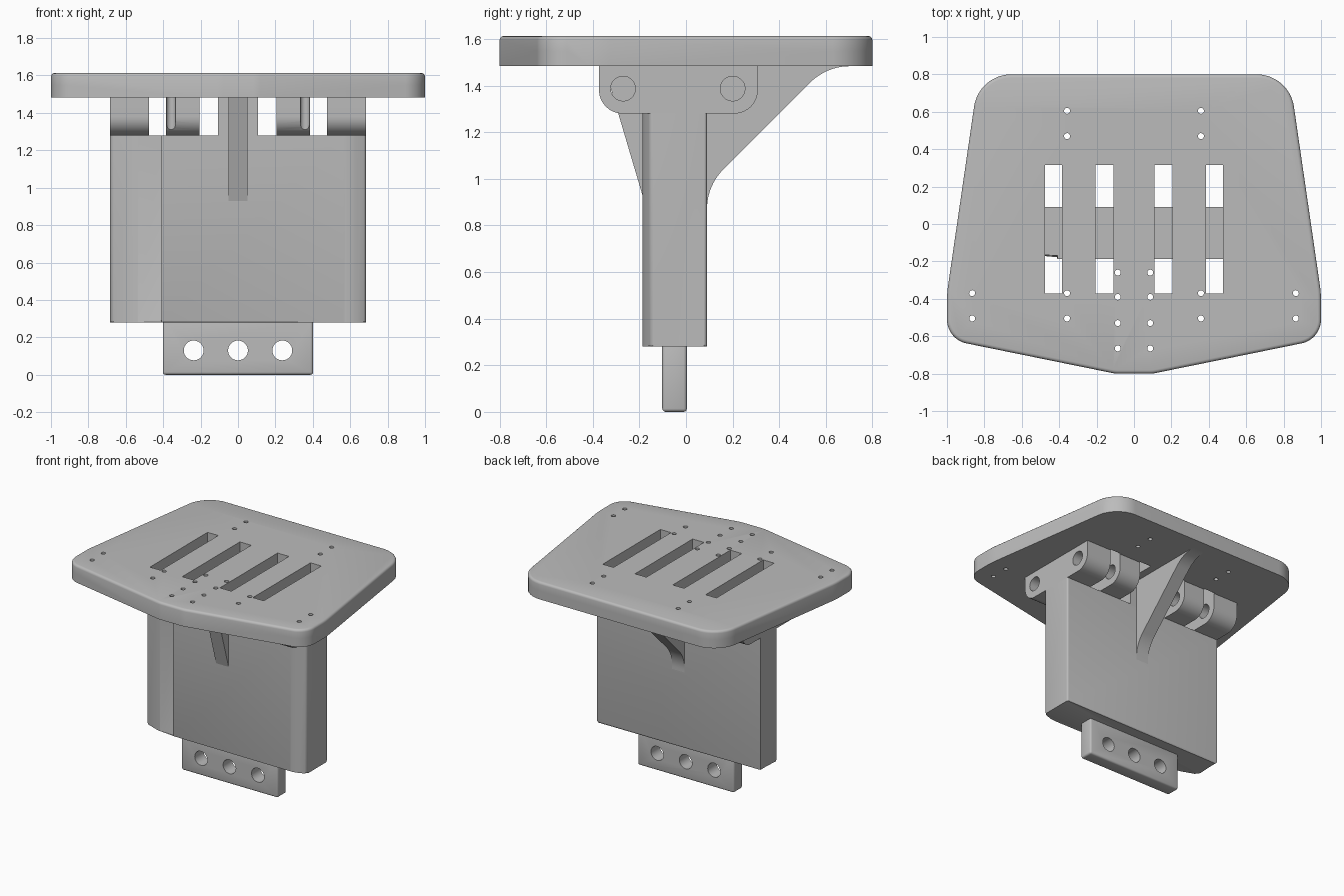
import bpy, bmesh, math
from mathutils import Vector

cube = bpy.data.objects.get("Cube")
if cube:
    bpy.data.objects.remove(cube, do_unlink=True)

grey = bpy.data.materials.new("plain_grey")
grey.use_nodes = True
colour = (0.5, 0.5, 0.5, 1)
grey.diffuse_color = colour
grey.node_tree.nodes["Principled BSDF"].inputs["Base Color"].default_value = colour


def rounded(corners, steps=10):
    """Turn (u, v, radius) corners into a filleted outline."""
    out = []
    for i, (u, v, r) in enumerate(corners):
        p = Vector((u, v))
        if not r:
            out.append(p)
            continue
        a = (Vector(corners[i - 1][:2]) - p).normalized()
        b = (Vector(corners[(i + 1) % len(corners)][:2]) - p).normalized()
        half = a.angle(b) / 2
        centre = p + (a + b).normalized() * r / math.sin(half)
        start = p + a * r / math.tan(half) - centre
        end = p + b * r / math.tan(half) - centre
        for k in range(steps + 1):
            out.append(centre + start.lerp(end, k / steps).normalized() * r)
    return out


def add_prism(bm, outline, axis, lo, hi):
    place = {"x": lambda u, v, w: (w, u, v),
             "y": lambda u, v, w: (u, w, v),
             "z": lambda u, v, w: (u, v, w)}[axis]
    rings = [[bm.verts.new(place(u, v, w)) for u, v in outline] for w in (lo, hi)]
    n = len(outline)
    bm.faces.new(rings[0])
    bm.faces.new(rings[1])
    for i in range(n):
        j = (i + 1) % n
        bm.faces.new((rings[0][i], rings[0][j], rings[1][j], rings[1][i]))


def rim_bevel(bm, z, width, segments):
    edges = [e for e in bm.edges if all(abs(v.co.z - z) < 1e-5 for v in e.verts)]
    bmesh.ops.bevel(bm, geom=edges, offset=width, segments=segments,
                    profile=0.5, affect="EDGES", clamp_overlap=True)


def finish(name, bm):
    bmesh.ops.recalc_face_normals(bm, faces=bm.faces[:])
    mesh = bpy.data.meshes.new(name)
    bm.to_mesh(mesh)
    bm.free()
    mesh.materials.append(grey)
    obj = bpy.data.objects.new(name, mesh)
    bpy.context.collection.objects.link(obj)
    return obj


def activate(obj):
    bpy.ops.object.select_all(action="DESELECT")
    obj.select_set(True)
    bpy.context.view_layer.objects.active = obj


def smooth(obj):
    activate(obj)
    bpy.ops.object.shade_smooth_by_angle(angle=math.radians(32))


def cut(obj, cutter):
    activate(obj)
    mod = obj.modifiers.new("cut", "BOOLEAN")
    mod.operation, mod.solver, mod.object = "DIFFERENCE", "EXACT", cutter
    bpy.ops.object.modifier_apply(modifier=mod.name)
    bpy.data.objects.remove(cutter, do_unlink=True)


def box(u0, u1, v0, v1):
    return [(u0, v0), (u1, v0), (u1, v1), (u0, v1)]


def circle(u, v, r, n=28):
    return [(u + r * math.cos(math.tau * k / n), v + r * math.sin(math.tau * k / n))
            for k in range(n)]


# Levels and shared positions
BODY_Z, LUG_Z, PLATE_Z, TOP_Z = 0.28, 1.28, 1.483, 1.613
SLOTS = [(0.11, 0.205), (0.385, 0.475)]
SCREWS = [(x, y) for x in (0.358, 0.865) for y in (-0.37, -0.505)]
SCREWS += [(0.358, y) for y in (0.605, 0.47)]
SCREWS += [(0.087, y) for y in (-0.26, -0.39, -0.53, -0.665)]

# Top plate: mirrored outline, soft lower rim, slots and screw holes
half = [(0.83, 0.8, 0.2), (1.0, -0.37, 0.6), (1.0, -0.617, 0.13), (0.1, -0.8, 0.2)]
corners = half + [(-x, y, r) for x, y, r in reversed(half)]
bm = bmesh.new()
add_prism(bm, rounded(corners), "z", PLATE_Z, TOP_Z)
rim_bevel(bm, PLATE_Z, 0.065, 6)
rim_bevel(bm, TOP_Z, 0.018, 3)
plate = finish("top_plate", bm)
bm = bmesh.new()
for s in (-1, 1):
    for a, b in SLOTS:
        add_prism(bm, box(s * a, s * b, -0.372, 0.315), "z", 1.3, 1.8)
    for x, y in SCREWS:
        if (x, y) != SCREWS[0]:
            add_prism(bm, circle(s * x, y, 0.016, 16), "z", 1.3, 1.8)
    add_prism(bm, circle(s * SCREWS[0][0], -0.373 - 0.017 + 0.02, 0.016, 16), "z", 1.3, 1.8)
cut(plate, finish("plate_cutter", bm))
smooth(plate)

# Main body: stepped front on one side, rounded on the other
front = [(-0.685, 0.09, 0), (-0.685, -0.115, 0.03), (-0.55, -0.165, 0.1), (-0.41, -0.168, 0),
         (-0.41, -0.187, 0), (0.6, -0.187, 0.2), (0.685, -0.155, 0.02), (0.685, 0.09, 0.012)]
bm = bmesh.new()
add_prism(bm, rounded(front, 6), "z", BODY_Z, LUG_Z)
rim_bevel(bm, BODY_Z, 0.01, 2)
smooth(finish("body", bm))

# Centre column joining body and plate
bm = bmesh.new()
add_prism(bm, box(-0.108, 0.108, -0.187, 0.09), "z", LUG_Z - 0.01, PLATE_Z + 0.005)
finish("centre_column", bm)

# Hinge lugs with two pin holes each
lug_outline = rounded([(-0.373, PLATE_Z + 0.005, 0), (-0.373, LUG_Z, 0.1),
                       (0.308, LUG_Z, 0.1), (0.308, PLATE_Z + 0.005, 0)])
for s, side in ((1, "left"), (-1, "right")):
    for (a, b), place in (((0.205, 0.385), "inner"), ((0.475, 0.685), "outer")):
        bm = bmesh.new()
        add_prism(bm, lug_outline, "x", s * a, s * b)
        lug = finish(f"{side}_{place}_lug", bm)
        bm = bmesh.new()
        for y in (-0.27, 0.2):
            add_prism(bm, circle(y, 1.387, 0.053), "x", s * 0.1, s * 0.8)
        cut(lug, finish("pin_cutter", bm))
        if place == "inner":
            # Screw groove down the front
            bm = bmesh.new()
            add_prism(bm, circle(s * SCREWS[0][0], -0.37, 0.025, 20), "z", 1.2, 1.6)
            cut(lug, finish("groove_cutter", bm))
        smooth(lug)

# Centre rib: steep brace in front, long filleted brace behind
rib = [(-0.352, PLATE_Z + 0.005, 0), (-0.187, 0.93, 0), (0.0, 0.85, 0), (0.09, 0.85, 0),
       (0.09, 0.97, 0.24), (0.603, PLATE_Z, 0.24), (0.72, PLATE_Z, 0),
       (0.72, PLATE_Z + 0.005, 0)]
bm = bmesh.new()
add_prism(bm, rounded(rib), "x", -0.052, 0.052)
smooth(finish("centre_rib", bm))

# Bottom tang with three holes
bm = bmesh.new()
add_prism(bm, box(-0.402, 0.402, 0, BODY_Z + 0.02), "y", -0.102, 0.004)
bmesh.ops.bevel(bm, geom=bm.edges[:], offset=0.014, segments=3,
                profile=0.5, affect="EDGES")
tang = finish("bottom_tang", bm)
bm = bmesh.new()
for x in (-0.237, 0, 0.237):
    add_prism(bm, circle(x, 0.13, 0.053), "y", -0.3, 0.3)
cut(tang, finish("tang_cutter", bm))
smooth(tang)
